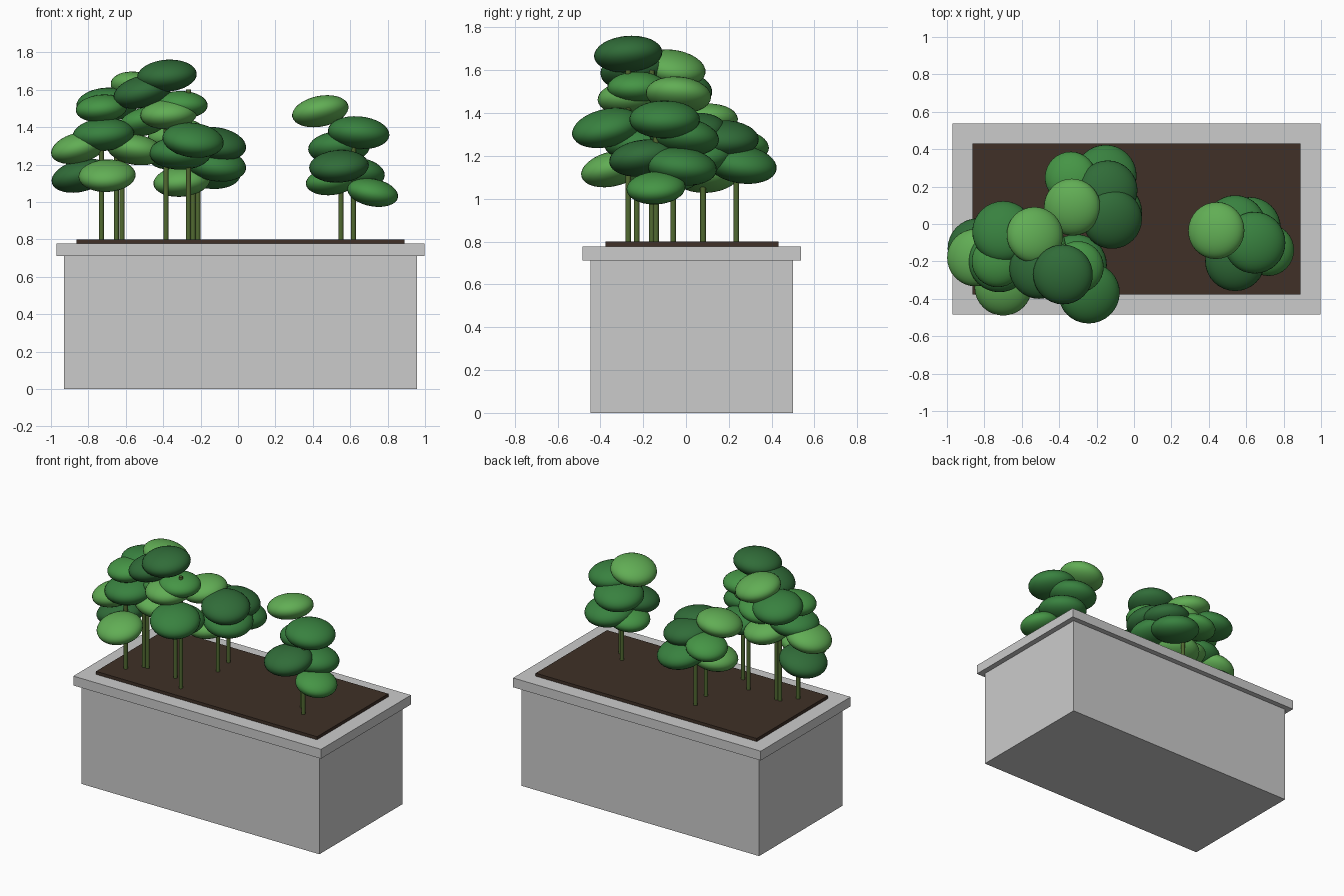
import bpy
from math import radians

if "Cube" in bpy.data.objects:
    bpy.data.objects.remove(bpy.data.objects["Cube"])

CX, CY = 0.014, 0.027

def material(name, rgb):
    m = bpy.data.materials.new(name)
    m.diffuse_color = (*rgb, 1)
    m.use_nodes = True
    m.node_tree.nodes["Principled BSDF"].inputs["Base Color"].default_value = m.diffuse_color
    return m

SOIL = material("soil", (0.05, 0.03, 0.02))
STEM = material("stem", (0.08, 0.14, 0.03))
# leaf kinds: material and radius
DARK = material("leaf_dark", (0.03, 0.15, 0.04)), 0.16
DEEP = material("leaf_deep", (0.04, 0.22, 0.05)), 0.165
MID = material("leaf_mid", (0.06, 0.30, 0.06)), 0.138
PALE = material("leaf_pale", (0.12, 0.42, 0.09)), 0.153

def slab(name, sx, sy, z0, z1, mat=None):
    bpy.ops.mesh.primitive_cube_add(size=1, location=(CX, CY, (z0 + z1) / 2))
    ob = bpy.context.object
    ob.name = name
    ob.scale = (sx, sy, z1 - z0)
    if mat:
        ob.data.materials.append(mat)

def plant(name, top, stems, leaves):
    # upright stems
    for i, (x, y) in enumerate(stems):
        bpy.ops.mesh.primitive_cylinder_add(vertices=16, radius=0.0135, depth=top - 0.79,
                                            location=(x, y, (top + 0.79) / 2))
        ob = bpy.context.object
        ob.name = f"{name}_stem_{i + 1}"
        ob.data.materials.append(STEM)
        bpy.ops.object.shade_smooth_by_angle()
    # flattened leaf clumps, each drooping away from the middle of the plant
    ax = sum(s[0] for s in stems) / len(stems)
    ay = sum(s[1] for s in stems) / len(stems)
    for i, ((mat, r), x, y, z) in enumerate(leaves):
        bpy.ops.mesh.primitive_uv_sphere_add(segments=32, ring_count=16, location=(x, y, z))
        ob = bpy.context.object
        ob.name = f"{name}_leaf_{i + 1}"
        ob.scale = (r, r, r * 0.53)
        ob.rotation_euler = (radians(-80 * (y - ay)), radians(80 * (x - ax)), 0)
        ob.data.materials.append(mat)
        bpy.ops.object.shade_smooth()

# planter box, rim and soil
slab("planter_body", 1.888, 0.944, 0, 0.711)
slab("planter_rim", 1.967, 1.02, 0.711, 0.778)
slab("soil", 1.755, 0.808, 0.77, 0.80, SOIL)

plant("left_plant", 1.35, [(-0.73, -0.23), (-0.65, -0.14), (-0.62, -0.14)], [
    (PALE, -0.53, -0.06, 1.61), (MID, -0.73, -0.2, 1.5), (DEEP, -0.7, -0.04, 1.52),
    (PALE, -0.85, -0.18, 1.29), (DEEP, -0.72, -0.2, 1.36), (DARK, -0.84, -0.13, 1.14),
    (PALE, -0.7, -0.34, 1.14), (PALE, -0.55, -0.13, 1.28)])

plant("tall_plant", 1.6, [(-0.385, -0.16), (-0.265, -0.27)], [
    (DARK, -0.38, -0.27, 1.675), (DARK, -0.51, -0.24, 1.59), (MID, -0.3, -0.23, 1.52),
    (PALE, -0.37, -0.26, 1.47), (MID, -0.5, -0.12, 1.43), (DEEP, -0.24, -0.37, 1.33),
    (DEEP, -0.31, -0.22, 1.26)])

plant("back_plant", 1.25, [(-0.24, 0.235), (-0.215, 0.08)], [
    (DARK, -0.115, 0.025, 1.31), (DARK, -0.14, 0.18, 1.28), (DEEP, -0.15, 0.26, 1.16),
    (MID, -0.34, 0.25, 1.25), (PALE, -0.33, 0.09, 1.36), (PALE, -0.3, 0.1, 1.11),
    (DEEP, -0.12, 0.06, 1.2)])

plant("right_plant", 1.3, [(0.617, -0.14), (0.55, -0.06)], [
    (PALE, 0.44, -0.035, 1.485), (DEEP, 0.645, -0.1, 1.37), (DEEP, 0.54, -0.01, 1.29),
    (DARK, 0.54, -0.2, 1.19), (DEEP, 0.62, -0.02, 1.15), (MID, 0.5, -0.07, 1.11),
    (MID, 0.72, -0.14, 1.05)])
